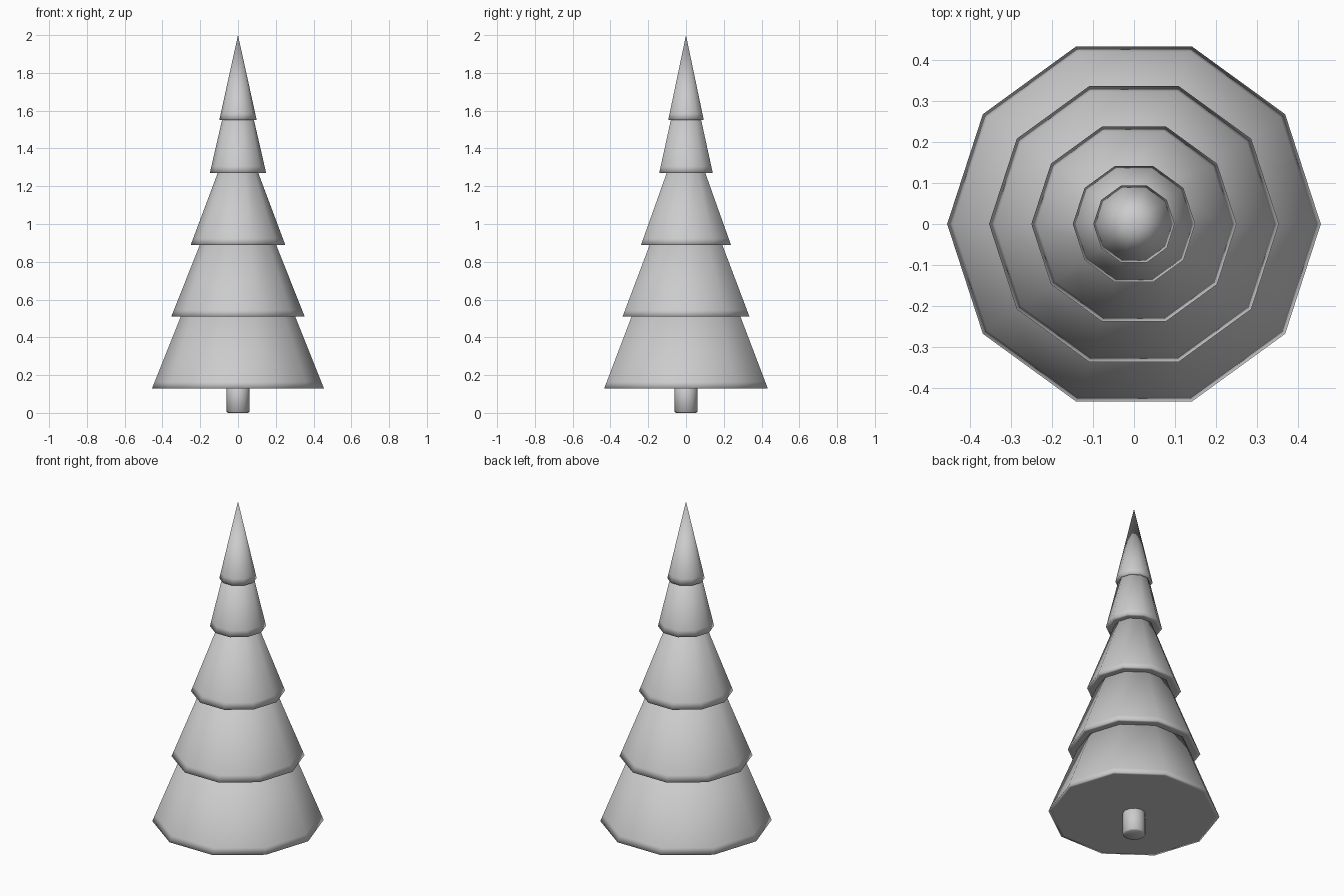
import bpy, bmesh
from math import cos, sin, tau

cube = bpy.data.objects.get("Cube")
if cube:
    bpy.data.objects.remove(cube, do_unlink=True)

grey = bpy.data.materials.new("light grey")
grey.use_nodes = True
grey.diffuse_color = (0.6, 0.6, 0.6, 1)
grey.node_tree.nodes["Principled BSDF"].inputs["Base Color"].default_value = (0.6, 0.6, 0.6, 1)


def lathe(name, profile, sides):
    """Closed smooth solid from (radius, height) rings, bottom to top; radius 0 is a point."""
    bm = bmesh.new()
    rings = []
    for r, z in profile:
        count = sides if r else 1
        rings.append([bm.verts.new((r * cos(tau * i / sides), r * sin(tau * i / sides), z))
                      for i in range(count)])
    for low, high in zip(rings, rings[1:]):
        for i in range(sides):
            j = (i + 1) % sides
            if len(high) == 1:
                bm.faces.new((low[i], low[j], high[0]))
            else:
                bm.faces.new((low[i], low[j], high[j], high[i]))
    bm.faces.new(rings[0][::-1])
    if len(rings[-1]) > 1:
        bm.faces.new(rings[-1])
    for f in bm.faces:
        f.smooth = True
    mesh = bpy.data.meshes.new(name)
    bm.to_mesh(mesh)
    bm.free()
    mesh.materials.append(grey)
    obj = bpy.data.objects.new(name, mesh)
    bpy.context.collection.objects.link(obj)
    return obj


# Trunk
lathe("trunk", [(0.052, 0), (0.061, 0.006), (0.061, 0.2)], 12)

# Branch tiers: rim radius, rim height, top radius, top height
tiers = [
    (0.455, 0.13, 0.295, 0.53),
    (0.353, 0.51, 0.194, 0.91),
    (0.25, 0.89, 0.10, 1.29),
    (0.149, 1.27, 0.08, 1.57),
    (0.099, 1.55, 0, 2.0),
]
for n, (rim, z0, top, z1) in enumerate(tiers, 1):
    # Tight loops beside the rim keep the soft shading close to the edge
    lip = 0.035
    lip_radius = rim + (top - rim) * lip / (z1 - z0)
    lathe(f"branch_tier_{n}",
          [(rim - 0.02, z0), (rim, z0), (lip_radius, z0 + lip), (top, z1)], 10)
